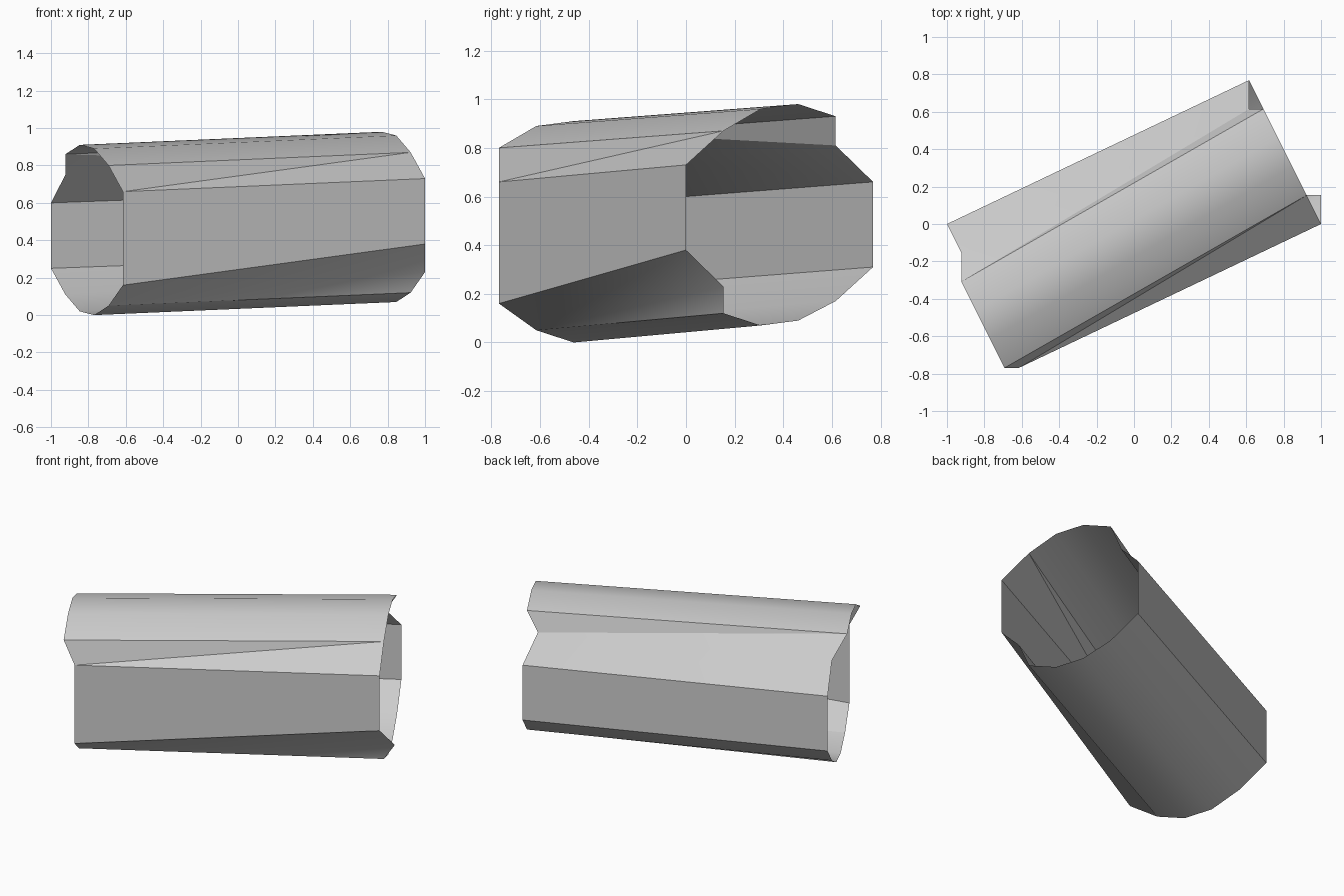
import bpy
import math

# Remove the default object
default = bpy.data.objects.get("Cube")
if default:
    bpy.data.objects.remove(default, do_unlink=True)

STEP = 1 / 13  # spacing of the cross-section grid


def make_material(name, colour):
    material = bpy.data.materials.new(name)
    material.use_nodes = True
    material.diffuse_color = colour
    shader = material.node_tree.nodes["Principled BSDF"]
    shader.inputs["Base Color"].default_value = colour
    return material


def make_rim(side, profile):
    """Place (inward steps, depth steps, height in hundredths) at one tube end."""
    return [(side * (1 - across * STEP), side * depth * STEP * 2, height / 100)
            for across, depth, height in profile]


def loft_tube(name, first_rim, second_rim, pairs, material):
    """Bridge two rims with triangles, leaving both ends of the tube open."""
    offset = len(first_rim)
    faces = []
    for here, following in zip(pairs, pairs[1:] + pairs[:1]):
        (a, b), (c, d) = here, following
        if a != c:
            faces.append((a, c, b + offset))
        if b != d:
            faces.append((c, d + offset, b + offset))
    mesh = bpy.data.meshes.new(name)
    mesh.from_pydata(first_rim + second_rim, [], faces)
    mesh.materials.append(material)
    tube = bpy.data.objects.new(name, mesh)
    bpy.context.collection.objects.link(tube)
    return tube


# Rims, starting at the upper front corner and going round underneath
left_rim = make_rim(-1, [
    (5, 5, 66), (5, 5, 16), (4, 4, 5), (3, 3, 0), (2, 2, 2), (1, 1, 11),
    (0, 0, 25), (0, 0, 60), (1, 1, 75), (1, 2, 86), (2, 3, 91),
    (3, 4, 89), (4, 5, 80)])
right_rim = make_rim(1, [
    (0, 0, 73), (0, 0, 38), (0, 1, 23), (1, 1, 12), (2, 2, 7), (3, 3, 9),
    (4, 4, 17), (5, 5, 31), (5, 5, 66), (5, 4, 81), (4, 4, 93),
    (3, 3, 98), (2, 2, 96), (1, 1, 87)])

# One lower left corner fans out to two corners on the right rim
pairs = [(i if i < 3 else i - 1, i) for i in range(len(right_rim))]

# Open thin-walled tube
grey = make_material("plain grey", (0.6, 0.6, 0.6, 1))
tube = loft_tube("open_tube", left_rim, right_rim, pairs, grey)

# Soft shading along the rounded walls, crisp panel edges
bpy.ops.object.select_all(action="DESELECT")
tube.select_set(True)
bpy.context.view_layer.objects.active = tube
bpy.ops.object.shade_smooth_by_angle(angle=math.radians(30))
